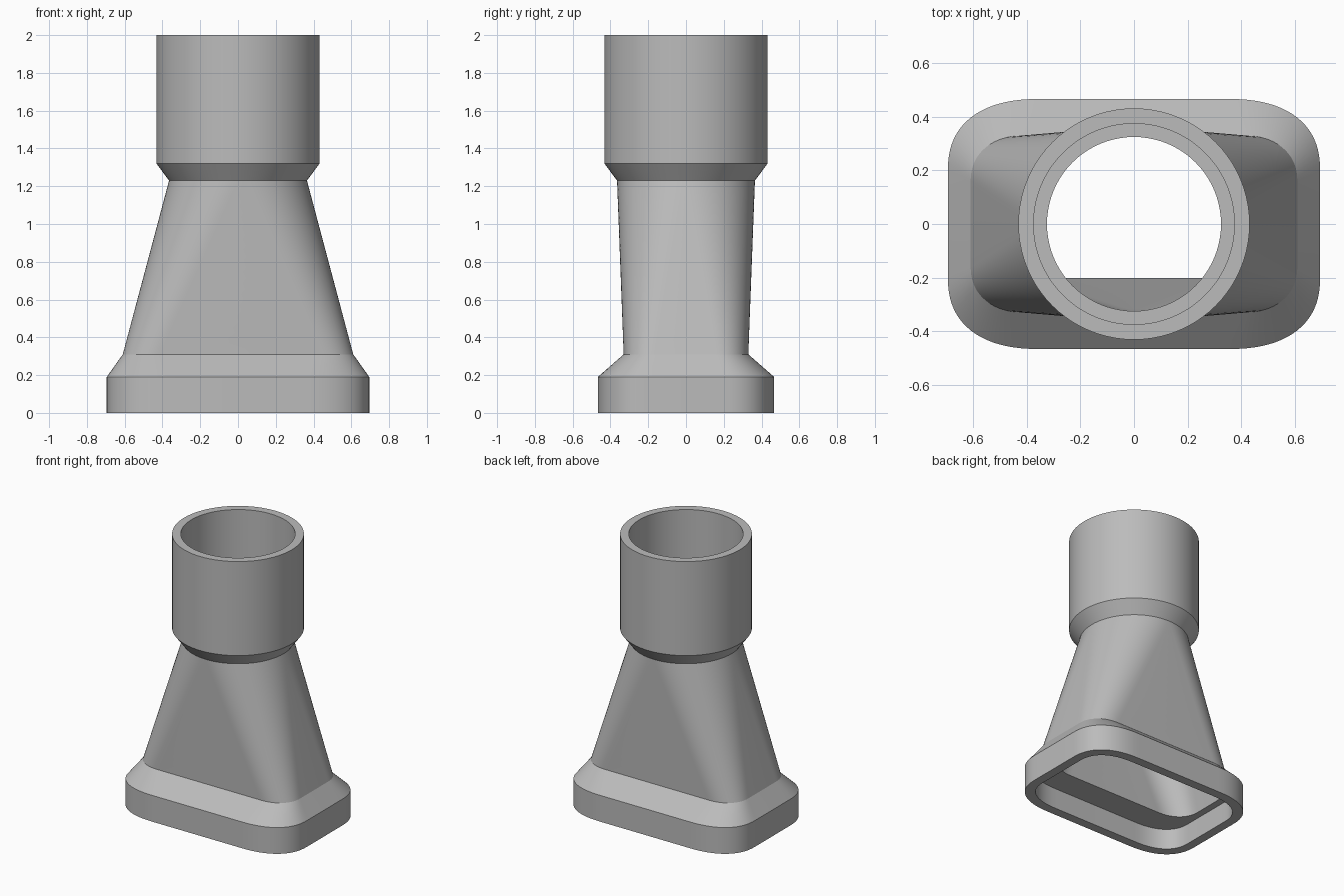
import bpy, bmesh, math

cube = bpy.data.objects.get("Cube")
if cube:
    bpy.data.objects.remove(cube, do_unlink=True)

CORNER_STEPS = 20

# One grey plastic
plastic = bpy.data.materials.new("grey_plastic")
GREY = (0.5, 0.5, 0.5, 1)
plastic.use_nodes = True
plastic.diffuse_color = GREY
plastic.node_tree.nodes["Principled BSDF"].inputs["Base Color"].default_value = GREY


def section(z, half_x, half_y, corner_x, corner_y, power=2.0, shift_y=0.0):
    """Rounded rectangle; a circle when the corners fill the half sizes."""
    points = []
    for quadrant in range(4):
        for i in range(CORNER_STEPS + 1):
            a = (quadrant + i / CORNER_STEPS) * math.pi / 2
            c, s = math.cos(a), math.sin(a)
            sx = 1 if quadrant in (0, 3) else -1
            sy = 1 if quadrant in (0, 1) else -1
            x = sx * (half_x - corner_x + corner_x * abs(c) ** (2 / power))
            y = sy * (half_y - corner_y + corner_y * abs(s) ** (2 / power))
            points.append((x, y + shift_y, z))
    return points


def circle(z, r):
    return section(z, r, r, r, r)


def blend(start, end, steps=16):
    """Intermediate sections between two given ones."""
    return [[tuple(p + (q - p) * k / steps for p, q in zip(a, b))
             for a, b in zip(start, end)] for k in range(1, steps)]


def loft(name, rings):
    """Skin a list of sections into a closed tube."""
    bm = bmesh.new()
    rows = [[bm.verts.new(p) for p in ring] for ring in rings]
    count = len(rows[0])
    for a, b in zip(rows, rows[1:] + rows[:1]):
        for i in range(count):
            j = (i + 1) % count
            bm.faces.new((a[i], a[j], b[j], b[i]))
    bmesh.ops.remove_doubles(bm, verts=bm.verts, dist=0.00001)
    bmesh.ops.recalc_face_normals(bm, faces=bm.faces)
    mesh = bpy.data.meshes.new(name)
    bm.to_mesh(mesh)
    bm.free()
    mesh.materials.append(plastic)
    obj = bpy.data.objects.new(name, mesh)
    bpy.context.collection.objects.link(obj)
    bpy.ops.object.select_all(action='DESELECT')
    obj.select_set(True)
    bpy.context.view_layer.objects.active = obj
    bpy.ops.object.shade_smooth_by_angle(angle=math.radians(20))
    return obj


# Outer skin: rectangular foot, sloped shoulder, tapered neck, round collar
foot_bottom = section(0, 0.695, 0.467, 0.35, 0.27, 2.4)
foot_top = section(0.19, 0.695, 0.467, 0.35, 0.27, 2.4)
neck_bottom = section(0.31, 0.61, 0.33, 0.2, 0.17, 2.2)
neck_top = circle(1.23, 0.365)
outer = [foot_bottom, foot_top, neck_bottom, *blend(neck_bottom, neck_top),
         neck_top, circle(1.32, 0.432), circle(2, 0.432)]

# Inner skin: round socket with a ledge, duct offset to the back, foot socket
duct_top = circle(1.23, 0.325)
duct_bottom = section(0.15, 0.58, 0.263, 0.2, 0.17, 2.2, 0.062)
inner = [circle(2, 0.375), circle(1.32, 0.375), circle(1.32, 0.325), duct_top,
         *blend(duct_top, duct_bottom), duct_bottom,
         section(0.15, 0.63, 0.4, 0.29, 0.21, 2.4),
         section(0, 0.63, 0.4, 0.29, 0.21, 2.4)]

loft("hose_adapter_shell", outer + inner)
